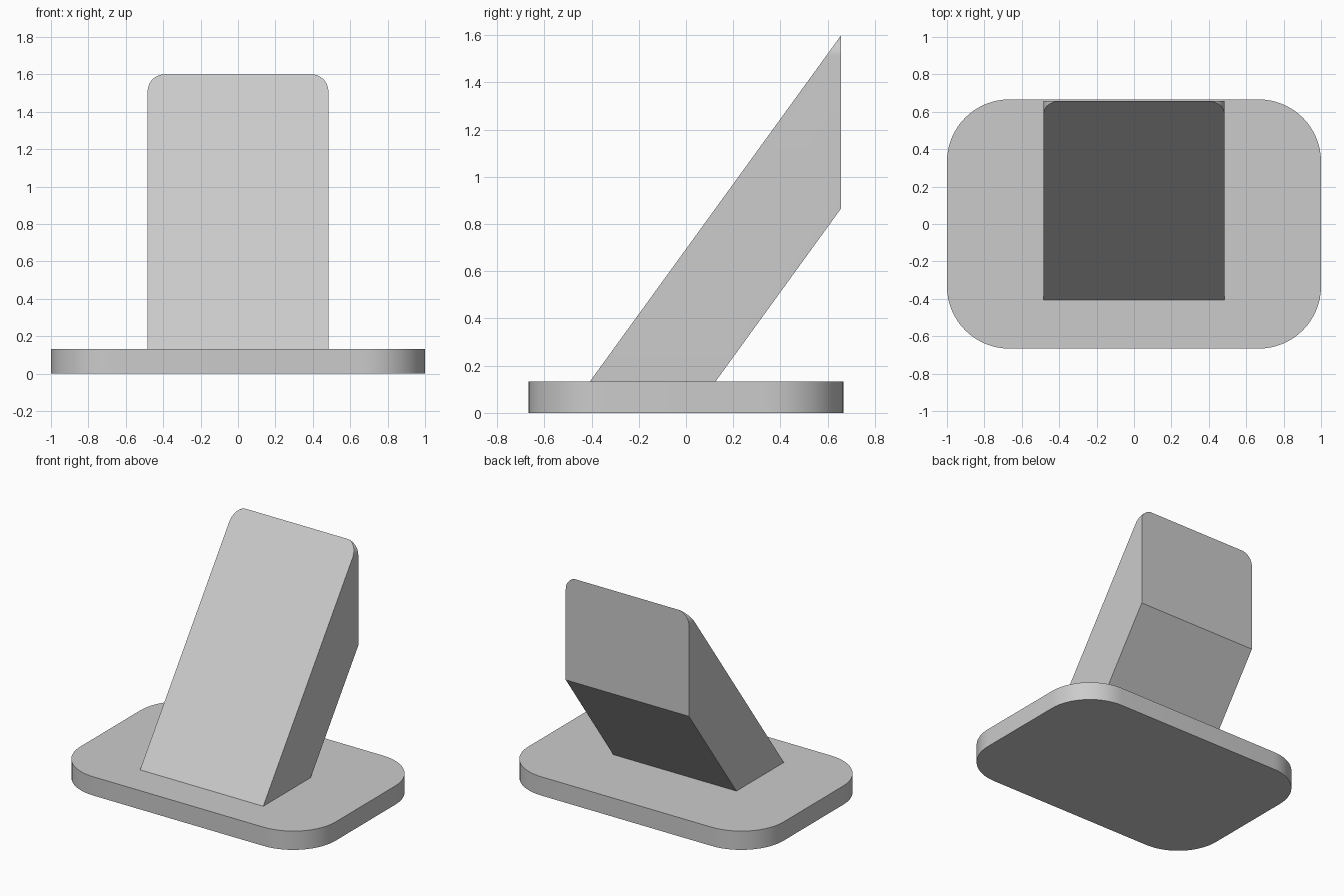
import bpy
import bmesh
import math
from mathutils import Vector

default_cube = bpy.data.objects.get("Cube")
if default_cube:
    bpy.data.objects.remove(default_cube, do_unlink=True)

GREY = 0.6
BASE_TOP = 0.133
BACK_Y = 0.657
SLOPE = 1.378

grey = bpy.data.materials.new("plain_grey")
grey.use_nodes = True
grey.diffuse_color = (GREY, GREY, GREY, 1)
grey.node_tree.nodes["Principled BSDF"].inputs["Base Color"].default_value = grey.diffuse_color


def rounded_outline(half_width, low, high, low_radius, high_radius, steps=16):
    """Counter-clockwise 2D rectangle with separately rounded low and high corners."""
    points = []
    corners = ((1, high, high_radius), (-1, high, high_radius),
               (-1, low, low_radius), (1, low, low_radius))
    for quarter, (side, level, radius) in enumerate(corners):
        cx = side * (half_width - radius)
        cy = level - radius if level == high else level + radius
        for i in range(steps + 1 if radius else 1):
            a = (quarter + i / steps) * math.pi / 2
            points.append((cx + radius * math.cos(a), cy + radius * math.sin(a)))
    return points


def prism(points, offset):
    """Extrude a closed loop of 3D points by an offset."""
    bm = bmesh.new()
    face = bm.faces.new([bm.verts.new(p) for p in points])
    extruded = bmesh.ops.extrude_face_region(bm, geom=[face], use_keep_orig=True)
    moved = [g for g in extruded["geom"] if isinstance(g, bmesh.types.BMVert)]
    bmesh.ops.translate(bm, verts=moved, vec=offset)
    return bm


def slice_off(bm, point, normal):
    """Remove everything on the normal side of a plane and cap the cut."""
    geom = bm.verts[:] + bm.edges[:] + bm.faces[:]
    cut = bmesh.ops.bisect_plane(bm, geom=geom, plane_co=point, plane_no=normal,
                                 clear_outer=True)
    edges = [g for g in cut["geom_cut"] if isinstance(g, bmesh.types.BMEdge)]
    bmesh.ops.holes_fill(bm, edges=edges, sides=0)


def finish(name, bm):
    bmesh.ops.recalc_face_normals(bm, faces=bm.faces[:])
    mesh = bpy.data.meshes.new(name)
    bm.to_mesh(mesh)
    bm.free()
    mesh.materials.append(grey)
    obj = bpy.data.objects.new(name, mesh)
    bpy.context.collection.objects.link(obj)
    bpy.ops.object.select_all(action="DESELECT")
    obj.select_set(True)
    bpy.context.view_layer.objects.active = obj
    bpy.ops.object.shade_smooth_by_angle(angle=math.radians(30))


# Flat base plate with rounded corners
plate = rounded_outline(1.0, -0.666, 0.666, 0.333, 0.333)
finish("base_plate", prism([(x, y, 0) for x, y in plate], Vector((0, 0, BASE_TOP))))

# Leaning support: rounded upright block, sliced along its sloped front and underside
block = rounded_outline(0.483, BASE_TOP, 1.6, 0, 0.09)
arm = prism([(x, BACK_Y, z) for x, z in block], Vector((0, -1.3, 0)))
slice_off(arm, (0, -0.407, BASE_TOP), (0, -SLOPE, 1))
slice_off(arm, (0, 0.125, BASE_TOP), (0, SLOPE, -1))
finish("leaning_support", arm)
